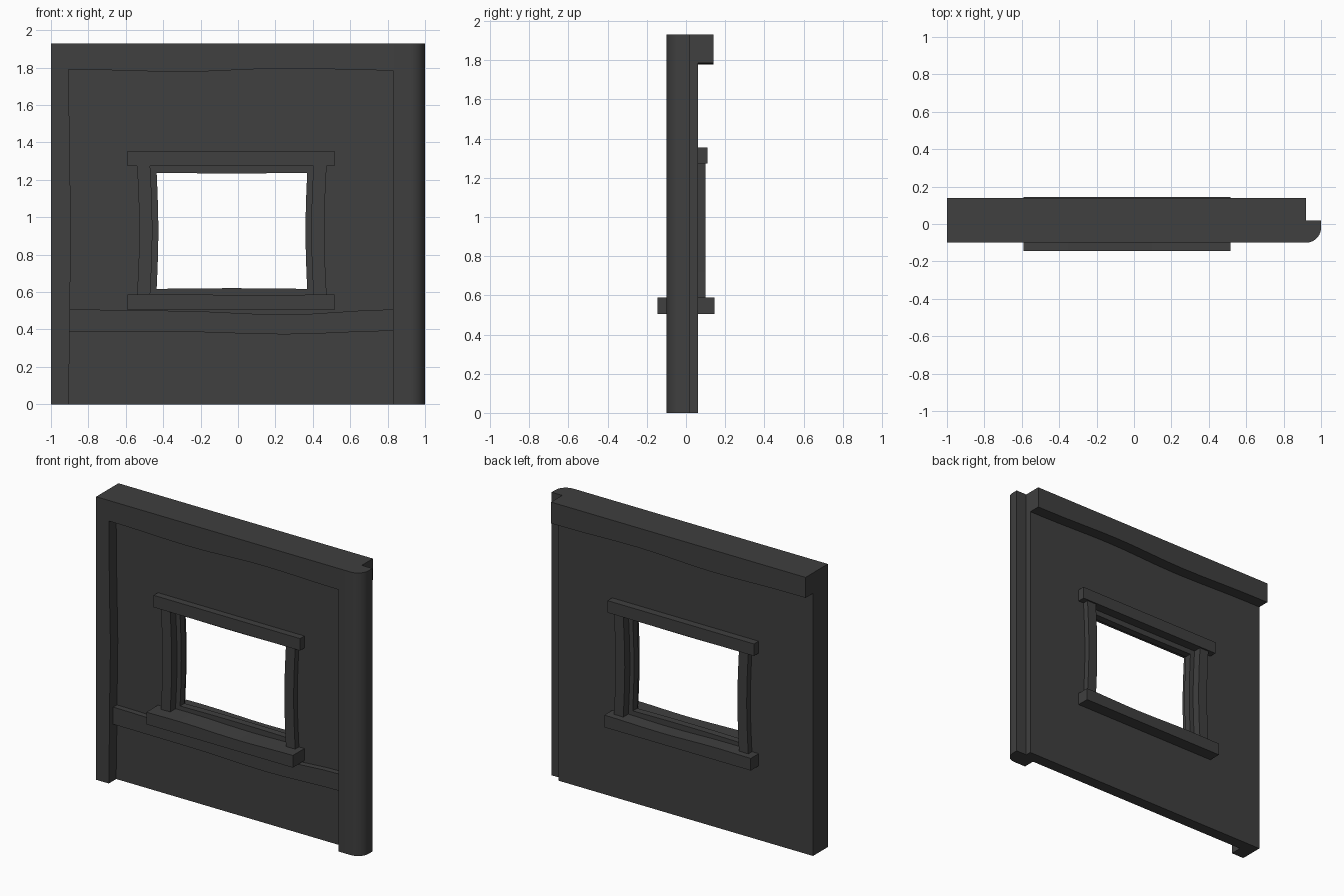
import bpy, bmesh, math

if "Cube" in bpy.data.objects:
    bpy.data.objects.remove(bpy.data.objects["Cube"])

paint = bpy.data.materials.new("dark_grey")
paint.diffuse_color = (0.05, 0.05, 0.05, 1)
paint.use_nodes = True
paint.node_tree.nodes["Principled BSDF"].inputs["Base Color"].default_value = paint.diffuse_color


def finish(name, bm):
    bmesh.ops.recalc_face_normals(bm, faces=bm.faces)
    me = bpy.data.meshes.new(name)
    bm.to_mesh(me)
    bm.free()
    me.materials.append(paint)
    ob = bpy.data.objects.new(name, me)
    bpy.context.collection.objects.link(ob)
    return ob


def smooth(pts, steps=4):
    """Cosine-ease between the (position, value) points of a gently worn edge."""
    out = []
    for (a, u), (b, v) in zip(pts, pts[1:]):
        for i in range(steps):
            t = i / steps
            out.append((a + (b - a) * t, u + (v - u) * (1 - math.cos(math.pi * t)) / 2))
    return out + [pts[-1]]


def prism(name, outline, y0, y1):
    """Extrude an (x, z) outline from y0 to y1."""
    bm = bmesh.new()
    f = [bm.verts.new((x, y0, z)) for x, z in outline]
    b = [bm.verts.new((x, y1, z)) for x, z in outline]
    bm.faces.new(f)
    bm.faces.new(b)
    for i in range(len(f)):
        j = (i + 1) % len(f)
        bm.faces.new((f[i], f[j], b[j], b[i]))
    return finish(name, bm)


def ring(name, outer, inner, y0, y1):
    """Flat frame between two matching (x, z) loops."""
    bm = bmesh.new()
    loops = [[bm.verts.new((x, y, z)) for x, z in pts]
             for pts, y in ((outer, y0), (inner, y0), (inner, y1), (outer, y1))]
    n = len(outer)
    for k in range(4):
        a, b = loops[k], loops[(k + 1) % 4]
        for i in range(n):
            j = (i + 1) % n
            bm.faces.new((a[i], a[j], b[j], b[i]))
    return finish(name, bm)


def rect(x0, x1, z0, z1, n=1, bow=0.0):
    """Rectangle loop, n steps per side, the sides bowing inwards."""
    c = [(x0, z0), (x1, z0), (x1, z1), (x0, z1)]
    inward = [(0, .4), (-1, 0), (0, -.4), (1, 0)]
    pts = []
    for k in range(4):
        (ax, az), (bx, bz) = c[k], c[(k + 1) % 4]
        for i in range(n):
            t = i / n
            s = bow * math.sin(math.pi * t)
            pts.append((ax + (bx - ax) * t + inward[k][0] * s,
                        az + (bz - az) * t + inward[k][1] * s))
    return pts


# wall panel with window hole
ring("wall_panel", rect(-1, .92, 0, 1.80), rect(-.50, .44, .55, 1.30), -.02, .06)

# top beam: front part between the posts, back part overhanging behind
wave = smooth([(-.905, 1.79), (-.3, 1.778), (.27, 1.796), (.83, 1.785)])
for name, x1, y0, y1 in (("top_beam_front", .83, -.10, .02), ("top_beam_back", .92, .02, .14)):
    tail = [(x1, 1.785)] if x1 > .83 else []
    prism(name, [(-1, 1.79)] + wave + tail + [(x1, 1.93), (-1, 1.93)], y0, y1)

# left post with a slightly worn inner edge
edge = smooth([(0, -.905), (.4, -.900), (.95, -.893), (1.4, -.901), (1.79, -.905)])
prism("left_post", [(-1, 0)] + [(x, z) for z, x in edge] + [(-1, 1.79)], -.10, -.02)

# right post, front outer corner rounded
arc = [(.92 + .08 * math.sin(a), -.02 - .08 * math.cos(a))
       for a in (math.pi / 2 * i / 10 for i in range(11))]
bm = bmesh.new()
face = bm.faces.new([bm.verts.new((x, y, 0)) for x, y in [(.83, .02), (.83, -.10)] + arc + [(1, .02)]])
up = bmesh.ops.extrude_face_region(bm, geom=[face], use_keep_orig=True)
bmesh.ops.translate(bm, vec=(0, 0, 1.93), verts=[v for v in up["geom"] if isinstance(v, bmesh.types.BMVert)])
post = finish("right_post", bm)
bpy.context.view_layer.objects.active = post
post.select_set(True)
bpy.ops.object.shade_smooth_by_angle(angle=math.radians(30))

# low rail across the front
low = smooth([(-.90, .39), (-.35, .388), (.25, .374), (.83, .392)])
high = smooth([(-.90, .507), (-.35, .50), (.25, .48), (.83, .507)])
prism("lower_rail", low + high[::-1], -.06, -.02)

# window header and sill, running through the wall
prism("window_header", rect(-.59, .515, 1.273, 1.355), -.067, .11)
top = smooth([(-.59, .588), (-.35, .590), (.1, .581), (.515, .588)])
prism("window_sill", [(-.59, .505), (.515, .505)] + top[::-1], -.145, .145)

# window side pieces, mirrored about the window centre and bowed inwards
for name, s in (("left_jamb", -1), ("right_jamb", 1)):
    zs = [.58 + .70 * i / 10 for i in range(11)]
    bow = [.012 * math.sin(math.pi * i / 10) for i in range(11)]
    outer = [(-.033 + s * (.507 - b), z) for z, b in zip(zs, bow)]
    inner = [(-.033 + s * (.437 - b), z) for z, b in zip(zs, bow)]
    prism(name, outer + inner[::-1], -.06, .10)

# thin inner frame around the opening
ring("inner_frame", rect(-.48, .42, .57, 1.29, 10), rect(-.435, .37, .617, 1.238, 10, .009), -.003, .045)
